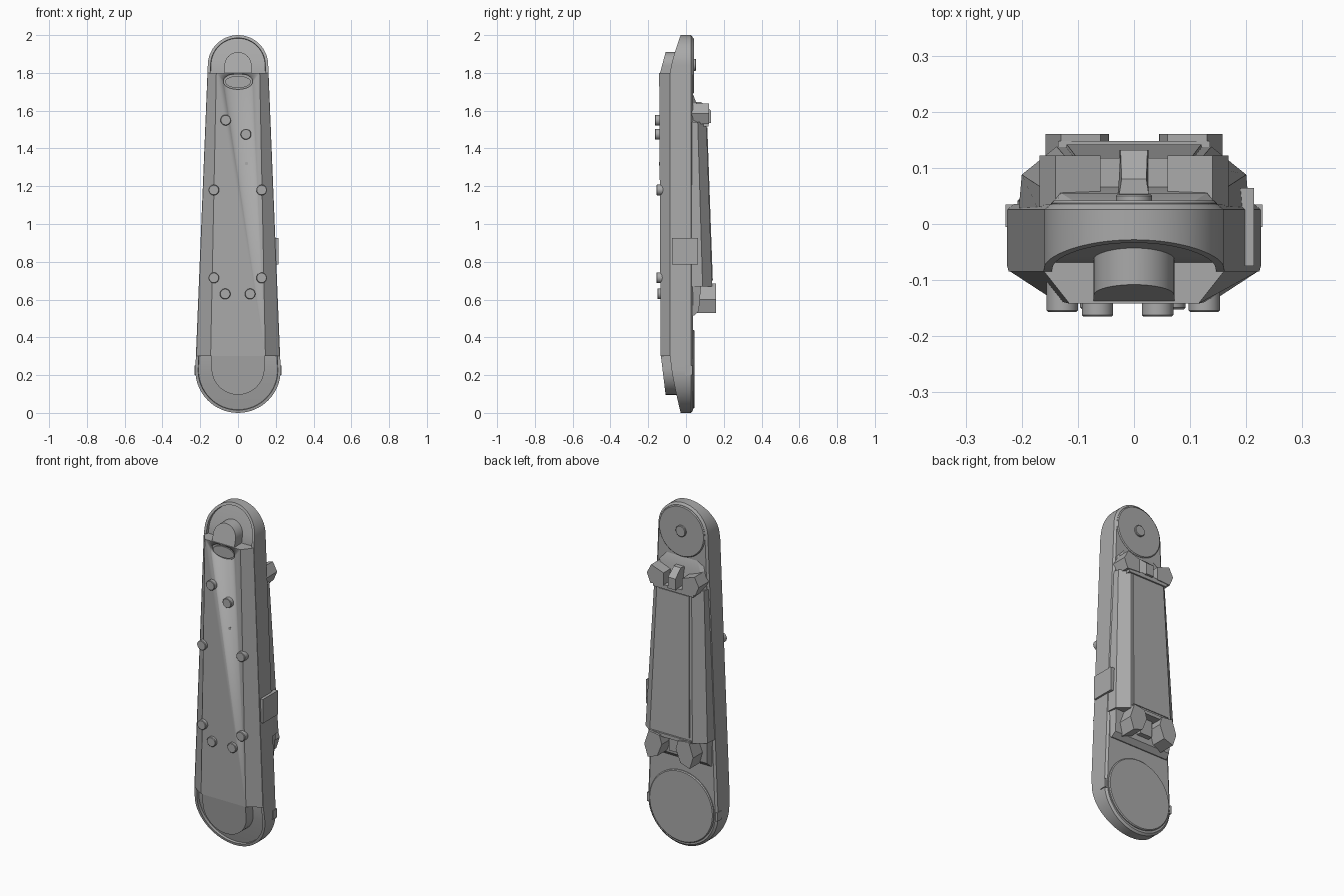
import bpy, math
from mathutils import Vector

cube = bpy.data.objects.get("Cube")
if cube:
    bpy.data.objects.remove(cube, do_unlink=True)

grey = bpy.data.materials.new("plain grey")
grey.use_nodes = True
grey.diffuse_color = (0.4, 0.4, 0.4, 1)
grey.node_tree.nodes["Principled BSDF"].inputs["Base Color"].default_value = (0.4, 0.4, 0.4, 1)

LOW_Z, LOW_R, TOP_Z, TOP_R = 0.226, 0.226, 1.84, 0.16
STEP_LOW, STEP_TOP = 0.30, 1.80


def build(name, verts, faces, smooth=True):
    mesh = bpy.data.meshes.new(name)
    mesh.from_pydata([tuple(v) for v in verts], [], faces)
    obj = bpy.data.objects.new(name, mesh)
    bpy.context.collection.objects.link(obj)
    mesh.materials.append(grey)
    bpy.ops.object.select_all(action='DESELECT')
    obj.select_set(True)
    bpy.context.view_layer.objects.active = obj
    bpy.ops.object.mode_set(mode='EDIT')
    bpy.ops.mesh.select_all(action='SELECT')
    bpy.ops.mesh.normals_make_consistent(inside=False)
    bpy.ops.object.mode_set(mode='OBJECT')
    if smooth:
        bpy.ops.object.shade_smooth_by_angle(angle=math.radians(30))
    return obj


def loft(name, rings, smooth=True):
    """Bridge equal closed rings and cap both ends."""
    n = len(rings[0])
    faces = [(r * n + i, r * n + (i + 1) % n, (r + 1) * n + (i + 1) % n, (r + 1) * n + i)
             for r in range(len(rings) - 1) for i in range(n)]
    last = (len(rings) - 1) * n
    faces += [tuple(range(n)), tuple(range(last, last + n))]
    return build(name, [v for ring in rings for v in ring], faces, smooth)


def prism(name, points, back, front):
    """Extrude an x-z outline along y."""
    return loft(name, [[(x, y, z) for x, z in points] for y in (back, front)])


def disc(name, x, z, rx, back, front, rz=None, bevel=0.0):
    rz = rz or rx
    ring = lambda y, d: [(x + (rx - d) * math.cos(a), y, z + (rz - d) * math.sin(a))
                         for a in (math.tau * i / 48 for i in range(48))]
    if not bevel:
        return loft(name, [ring(back, 0), ring(front, 0)])
    edge = front - math.copysign(bevel, front - back)
    return loft(name, [ring(back, 0), ring(edge, 0), ring(front, bevel)])


def box(name, x0, x1, y0, y1, z0, z1):
    return prism(name, [(x0, z0), (x1, z0), (x1, z1), (x0, z1)], y0, y1)


def half_width(z):
    return LOW_R + (TOP_R - LOW_R) * (z - LOW_Z) / (TOP_Z - LOW_Z)


def right_side(inset):
    """Right half of the tapered rounded outline, bottom to top."""
    steps = 16
    pts = [((LOW_R - inset) * math.sin(a), LOW_Z - (LOW_R - inset) * math.cos(a))
           for a in (math.pi / 2 * (i + 0.15) / steps for i in range(steps))]
    pts += [(half_width(z) - inset, z) for z in (LOW_Z, STEP_LOW, 0.7, 1.1, 1.5, STEP_TOP, TOP_Z)]
    pts += [((TOP_R - inset) * math.cos(a), TOP_Z + (TOP_R - inset) * math.sin(a))
            for a in (math.pi / 2 * (i - 0.15) / steps for i in range(1, steps + 1))]
    return pts


def rim_y(z):
    """Front edge of the body, swept back at both ends."""
    t = max((STEP_LOW - z) / STEP_LOW, (z - STEP_TOP) / (2 - STEP_TOP), 0)
    return -0.085 + 0.057 * t ** 1.3


# Main body: back edge, side wall, front rim and recessed floor
rings = []
for inset, depth in ((0.012, lambda z: 0.036), (0, lambda z: 0.026), (0, rim_y),
                     (0.015, rim_y), (0.017, lambda z: rim_y(z) + 0.016)):
    half = right_side(inset)
    loop = half + [(-x, z) for x, z in reversed(half)]
    rings.append([(x, depth(z), z) for x, z in loop])
n = len(rings[0])
faces = [(r * n + i, r * n + (i + 1) % n, (r + 1) * n + (i + 1) % n, (r + 1) * n + i)
         for r in range(len(rings) - 1) for i in range(n)]
for base in (0, (len(rings) - 1) * n):
    faces += [(base + i, base + i + 1, base + n - 2 - i, base + n - 1 - i) for i in range(n // 2 - 1)]
build("main_body", [v for ring in rings for v in ring], faces)


def section(z, profile):
    return [(x, y, z) for x, y in profile] + [(-x, y, z) for x, y in reversed(profile)]


# Faceted front cover with an oval dish cut in it
cover = loft("front_cover", [
    section(STEP_LOW, [(0.218, -0.05), (0.22, -0.085), (0.145, -0.134)]),
    section(STEP_TOP, [(0.158, -0.05), (0.16, -0.085), (0.115, -0.142)])])
cutter = disc("oval_cutter", 0, 1.755, 0.078, -0.2, -0.126, rz=0.042)
cutter.hide_render = True
cutter.hide_set(True)
cut = cover.modifiers.new("oval dish", 'BOOLEAN')
cut.operation, cut.object, cut.solver = 'DIFFERENCE', cutter, 'EXACT'
disc("oval_insert", 0, 1.752, 0.068, -0.12, -0.134, rz=0.032)


# Arched bosses standing in the end recesses
def boss(name, radius, centre_z, end_z, sign, y_step, y_tip):
    arc = [(radius * math.cos(a), centre_z + sign * radius * math.sin(a))
           for a in (math.pi * i / 24 for i in range(25))]
    outline = [(radius, end_z)] + arc + [(-radius, end_z)]
    tip = centre_z + sign * radius
    slope = lambda z: y_step + (y_tip - y_step) * (z - end_z) / (tip - end_z)
    loft(name, [[(x, 0.0, z) for x, z in outline], [(x, slope(z), z) for x, z in outline]])


boss("top_boss", 0.072, 1.838, 1.79, 1, -0.14, -0.108)
boss("bottom_boss", 0.14, 0.236, 0.31, -1, -0.134, -0.108)

# Front studs and pinhole pip
for x, z, y in ((-0.065, 1.55, -0.165), (0.042, 1.475, -0.165), (-0.128, 1.18, -0.157),
                (0.125, 1.18, -0.157), (-0.128, 0.715, -0.157), (0.125, 0.715, -0.157),
                (-0.068, 0.63, -0.152), (0.064, 0.63, -0.152)):
    disc("front_stud", x, z, 0.028, -0.1, y, bevel=0.003)
disc("front_pip", 0.045, 1.32, 0.009, -0.13, -0.142)

# Round back covers
disc("bottom_back_disc", 0, 0.232, 0.208, 0.02, 0.046, bevel=0.005)
disc("top_back_disc", 0, 1.838, 0.148, 0.02, 0.042, bevel=0.005)
disc("top_back_knob", 0, 1.842, 0.032, 0.03, 0.053, bevel=0.003)

# Tapered back pack with chamfered sides
loft("back_pack", [
    section(0.67, [(0.206, 0.02), (0.2, 0.088), (0.138, 0.138)]),
    section(1.54, [(0.168, 0.02), (0.16, 0.062), (0.112, 0.108)])])
loft("back_pack_panel", [
    section(0.70, [(0.125, 0.12), (0.12, 0.142)]),
    section(1.51, [(0.102, 0.09), (0.098, 0.113)])])

# Mounts below and above the pack
loft("lower_mount", [section(0.515, [(0.2, 0.02), (0.19, 0.042)]),
                     section(0.54, [(0.2, 0.02), (0.185, 0.068)]),
                     section(0.68, [(0.2, 0.02), (0.19, 0.08)])])
loft("upper_mount", [section(1.52, [(0.165, 0.02), (0.15, 0.068)]),
                     section(1.64, [(0.16, 0.02), (0.13, 0.055)]),
                     section(1.69, [(0.15, 0.02), (0.1, 0.036)])])
box("lower_lip", -0.135, 0.135, 0.06, 0.148, 0.665, 0.685)
box("upper_lip", -0.13, 0.13, 0.04, 0.118, 1.515, 1.54)

# Paired angular clamps
lower_clamp = [(0.045, 0.625), (0.075, 0.55), (0.135, 0.53), (0.158, 0.6), (0.13, 0.685), (0.06, 0.675)]
upper_clamp = [(0.06, 1.535), (0.145, 1.53), (0.168, 1.585), (0.14, 1.638), (0.06, 1.61)]
for side, sign in (("left", 1), ("right", -1)):
    prism(side + "_lower_clamp", [(sign * x, z) for x, z in lower_clamp], 0.05, 0.16)
    prism(side + "_upper_clamp", [(sign * x, z) for x, z in upper_clamp], 0.03, 0.122)
    # Small side nub near the lower joint
    box(side + "_side_nub", sign * 0.2, sign * 0.229, -0.005, 0.035, 0.2, 0.25)
loft("upper_centre_latch", [section(1.535, [(0.026, 0.04), (0.026, 0.132)]),
                            section(1.60, [(0.026, 0.04), (0.024, 0.132)]),
                            section(1.645, [(0.03, 0.03), (0.022, 0.08)])])
box("lower_centre_latch", -0.04, 0.04, 0.05, 0.1, 0.57, 0.67)

# Flat plate on the left side
box("side_plate", 0.17, 0.214, -0.075, 0.064, 0.785, 0.925)
